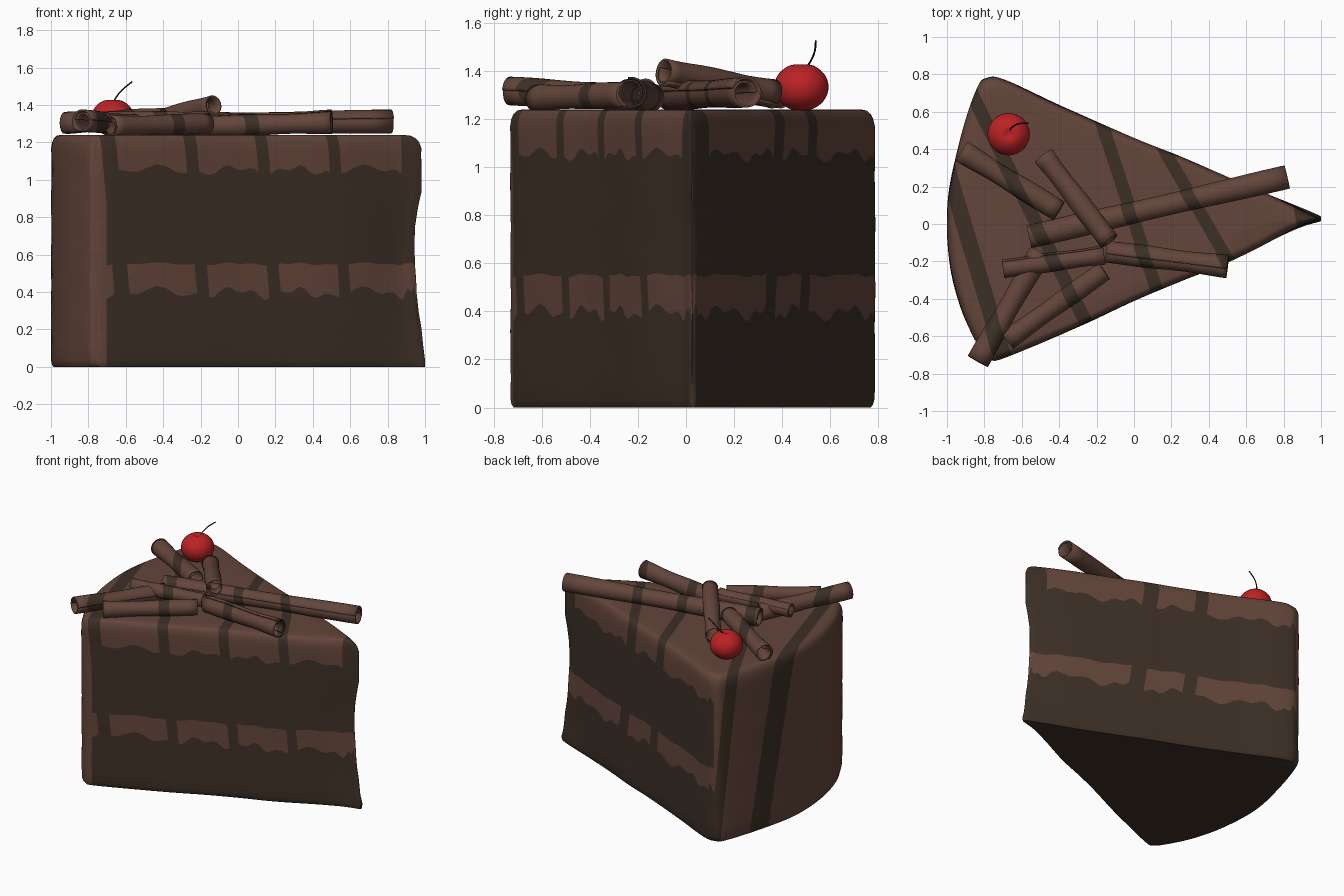
import bpy, bmesh, math
from mathutils import Vector

if "Cube" in bpy.data.objects:
    bpy.data.objects.remove(bpy.data.objects["Cube"])

def material(name, rgb):
    m = bpy.data.materials.new(name)
    m.diffuse_color = (*rgb, 1)
    m.use_nodes = True
    m.node_tree.nodes["Principled BSDF"].inputs["Base Color"].default_value = m.diffuse_color
    return m

FROST = material("milk chocolate frosting", (0.125, 0.060, 0.043))
DARK = material("dark chocolate sponge", (0.046, 0.029, 0.019))
RED = material("cherry red", (0.50, 0.016, 0.018))
STEM = material("stem brown", (0.03, 0.018, 0.012))

# drizzle bands: x + k*y - 0.1*(1.24 - z) within half width w of d
STRIPES = [(0.30, -0.91, 0.045), (0.50, -0.52, 0.04), (0.33, 0.005, 0.036), (0.58, 0.39, 0.038)]

def stripe_pos(p, k):
    return p.x + k * p.y - 0.1 * (1.24 - p.z)

def cut(bm, point, normal):
    bmesh.ops.bisect_plane(bm, geom=bm.verts[:] + bm.edges[:] + bm.faces[:],
                           plane_co=point, plane_no=normal, dist=1e-5)

def paint_stripes(bm, index):
    for k, d, w in STRIPES:
        for e in (d - w, d + w):
            cut(bm, (e, 0, 1.24), (1, k, 0.1))
    for f in bm.faces:
        c = f.calc_center_median()
        if any(abs(stripe_pos(c, k) - d) < w for k, d, w in STRIPES):
            f.material_index = index

def make(name, bm, mats, angle=40):
    me = bpy.data.meshes.new(name)
    bm.to_mesh(me)
    bm.free()
    ob = bpy.data.objects.new(name, me)
    bpy.context.collection.objects.link(ob)
    for m in mats:
        me.materials.append(m)
    bpy.ops.object.select_all(action='DESELECT')
    ob.select_set(True)
    bpy.context.view_layer.objects.active = ob
    bpy.ops.object.shade_smooth_by_angle(angle=math.radians(angle))
    return ob

def catmull(pts, steps, closed):
    n, out = len(pts), []
    for i in range(n if closed else n - 1):
        if closed:
            a, b, c, d = (pts[(i + j) % n] for j in (-1, 0, 1, 2))
        else:
            a, b, c, d = (pts[min(max(i + j, 0), n - 1)] for j in (-1, 0, 1, 2))
        for s in range(steps):
            t = s / steps
            out.append(0.5 * (2 * b + (c - a) * t + (2 * a - 5 * b + 4 * c - d) * t * t
                              + (3 * b - a - 3 * c + d) * t ** 3))
    return out if closed else out + [pts[-1]]

def interp(table, v):
    for (a, p), (b, q) in zip(table, table[1:]):
        if v <= b:
            return p + (q - p) * (v - a) / (b - a)
    return table[-1][1]

# cake slice: wedge outline stacked through height levels
OUT = [(1.0, 0.035), (0.88, 0.09), (0.5, 0.25), (0.25, 0.36), (0, 0.46), (-0.4, 0.635), (-0.68, 0.765),
       (-0.78, 0.78), (-0.84, 0.72), (-0.93, 0.45), (-0.995, 0.12), (-0.985, -0.2), (-0.92, -0.46),
       (-0.82, -0.67), (-0.77, -0.72), (-0.69, -0.715), (-0.3, -0.55), (0, -0.41), (0.25, -0.305),
       (0.5, -0.205), (0.86, -0.03), (0.99, 0.015)]
outline = catmull([Vector(p) for p in OUT], 9, True)
N = len(outline)
LEVELS = [0, 0.012, 0.035, 0.12, 0.21, 0.3, 0.395, 0.47, 0.55, 0.65, 0.75, 0.85, 0.95, 1.05,
          1.12, 1.17, 1.2, 1.22, 1.235, 1.24]
SCALE = [(0, 0.98), (0.012, 0.992), (0.035, 1), (1.17, 1), (1.2, 0.992), (1.22, 0.98), (1.235, 0.96), (1.24, 0.93)]
TIP = [(0, 0.02), (0.1, -0.02), (0.3, -0.045), (0.55, -0.065), (0.8, -0.06), (0.97, -0.02), (1.1, -0.03), (1.24, -0.03)]
WAVE = [(0, 0), (0.12, 0), (0.3, 0.03), (0.395, 0.035), (0.47, 0.02), (0.55, 0.008), (0.8, 0),
        (0.95, 0.015), (1.05, 0.03), (1.17, 0), (1.24, 0)]
PIVOT = Vector((-0.3, 0))

def body_vert(i, z, shrink=1.0):
    u = 2 * math.pi * i / N
    p = outline[i]
    s = interp(SCALE, z) * shrink
    s += 0.004 * math.sin(7 * u + 9 * z) * math.sin(11 * z + 3 * u)
    q = PIVOT + (p - PIVOT) * s
    q.x += max(0, (p.x - 0.7) / 0.3) * interp(TIP, z) * shrink
    zz = z + interp(WAVE, z) * (0.6 * math.sin(17 * u + 1) + 0.5 * math.sin(41 * u))
    return (min(q.x, 1.0), q.y, zz)

bm = bmesh.new()
rings = [[bm.verts.new(body_vert(i, z)) for i in range(N)] for z in LEVELS]
for s in (0.85, 0.6, 0.3):
    rings.append([bm.verts.new(body_vert(i, 1.24, s)) for i in range(N)])
for r, (lo, hi) in enumerate(zip(rings, rings[1:])):
    z = LEVELS[r] if r < len(LEVELS) else 1.24
    frosted = z >= 1.05 or 0.39 < z < 0.54
    for i in range(N):
        j = (i + 1) % N
        f = bm.faces.new((lo[i], lo[j], hi[j], hi[i]))
        f.material_index = 0 if frosted else 1
for ring, z, m in ((rings[0], 0, 1), (rings[-1], 1.24, 0)):
    mid = bm.verts.new((PIVOT.x, PIVOT.y, z))
    for i in range(N):
        a, b = ring[i], ring[(i + 1) % N]
        bm.faces.new((b, a, mid) if z == 0 else (a, b, mid)).material_index = m
# frosted rear wall wraps slightly onto both cut sides; the tip is dipped dark
cut(bm, (-0.74, 0, 0), (1, 0.05, 0))
cut(bm, (0.87, 0, 0), (1, 0.2, 0))
for f in bm.faces:
    c = f.calc_center_median()
    if c.x + 0.05 * c.y < -0.74 and c.z > 0.001:
        f.material_index = 0
    if c.x + 0.2 * c.y > 0.87 and c.z > 0.9:
        f.material_index = 1
paint_stripes(bm, 1)
bmesh.ops.recalc_face_normals(bm, faces=bm.faces[:])
make("cake_slice", bm, [FROST, DARK], 50)

# chocolate curls: spiral sheets rolled along a line
def curl(name, a, b, r, spin):
    a, b = Vector(a), Vector(b)
    rot = (b - a).to_track_quat('Z', 'Y')
    around, along, turns = 42, 12, 1.45
    bm = bmesh.new()
    grid = []
    for k in range(along + 1):
        t = k / along
        fat = 1 + 0.05 * math.sin(9 * t + spin) + 0.05 * abs(2 * t - 1) ** 3
        row = []
        for i in range(around + 1):
            v = i / around
            ang = spin + 2 * math.pi * turns * v
            rad = r * fat * (0.68 + 0.32 * min(1, v * 1.6))
            row.append(bm.verts.new(a.lerp(b, t) + rot @ Vector((rad * math.cos(ang), rad * math.sin(ang), 0))))
        grid.append(row)
    for p, q in zip(grid, grid[1:]):
        for i in range(around):
            bm.faces.new((p[i], p[i + 1], q[i + 1], q[i]))
    paint_stripes(bm, 1)
    ob = make(name, bm, [FROST, DARK])
    m = ob.modifiers.new("thickness", 'SOLIDIFY')
    m.thickness = 0.009
    m.offset = -1

CURLS = [((-0.56, -0.07, 1.295), (0.82, 0.25, 1.31), 0.061),
         ((-0.92, 0.39, 1.30), (-0.40, 0.07, 1.325), 0.058),
         ((-0.48, 0.365, 1.305), (-0.13, -0.09, 1.395), 0.058),
         ((-0.70, -0.24, 1.32), (-0.16, -0.165, 1.32), 0.050),
         ((-0.15, -0.15, 1.29), (0.50, -0.23, 1.31), 0.060),
         ((-0.835, -0.735, 1.315), (-0.50, -0.15, 1.285), 0.058),
         ((-0.68, -0.62, 1.285), (-0.16, -0.25, 1.30), 0.054)]
for n, (a, b, r) in enumerate(CURLS):
    curl(f"chocolate_curl_{n + 1}", a, b, r, n * 1.3)

# cherry: sphere with a dimple on top
bm = bmesh.new()
bmesh.ops.create_uvsphere(bm, u_segments=32, v_segments=20, radius=1)
for v in bm.verts:
    d = math.hypot(v.co.x, v.co.y)
    dip = 0.22 * max(0, 1 - d / 0.45) ** 2 if v.co.z > 0 else 0
    v.co = Vector((-0.67 + 0.113 * v.co.x, 0.48 + 0.113 * v.co.y, 1.333 + 0.1 * (v.co.z - dip)))
make("cherry", bm, [RED], 60)

# cherry stem: thin bent tube
path = catmull([Vector(p) for p in ((-0.67, 0.485, 1.40), (-0.655, 0.515, 1.435),
                                    (-0.62, 0.535, 1.48), (-0.565, 0.54, 1.525))], 6, False)
bm = bmesh.new()
rows = []
for i, p in enumerate(path):
    q = (path[min(i + 1, len(path) - 1)] - path[max(i - 1, 0)]).to_track_quat('Z', 'Y')
    rows.append([bm.verts.new(p + q @ Vector((0.004 * math.cos(t * math.pi / 4), 0.004 * math.sin(t * math.pi / 4), 0)))
                 for t in range(8)])
for p, q in zip(rows, rows[1:]):
    for t in range(8):
        bm.faces.new((p[t], p[(t + 1) % 8], q[(t + 1) % 8], q[t]))
bm.faces.new(rows[0][::-1])
bm.faces.new(rows[-1])
make("cherry_stem", bm, [STEM])
